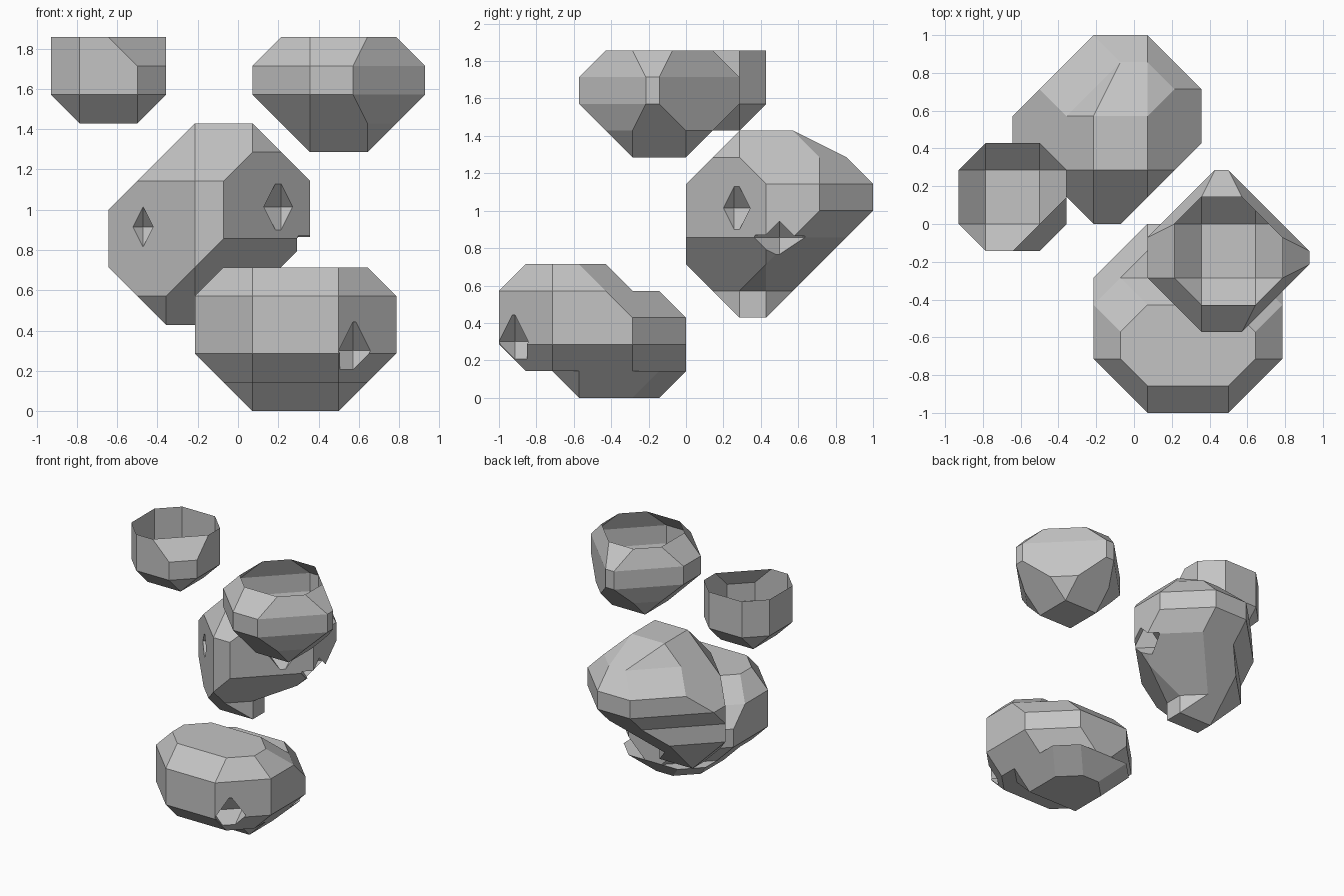
import bpy, bmesh
from mathutils import Vector

cube = bpy.data.objects.get("Cube")
if cube:
    bpy.data.objects.remove(cube)

UNIT = 1 / 7  # lattice step

grey = bpy.data.materials.new("plain_grey")
grey.use_nodes = True
grey.diffuse_color = (0.55, 0.55, 0.55, 1)
grey.node_tree.nodes["Principled BSDF"].inputs["Base Color"].default_value = grey.diffuse_color


def place(x, y, z):
    return Vector(((x - 6.5) * UNIT, (y - 7) * UNIT, z * UNIT))


def ring(x0, x1, y0, y1, cuts):
    """Box outline with one cut per corner, counter-clockwise."""
    a, b, c, d = cuts
    return [(x0 + a, y0), (x1 - b, y0), (x1, y0 + b), (x1, y1 - c),
            (x1 - c, y1), (x0 + d, y1), (x0, y1 - d), (x0, y0 + a)]


def finish(bm, name):
    mesh = bpy.data.meshes.new(name)
    bm.to_mesh(mesh)
    bm.free()
    mesh.materials.append(grey)
    obj = bpy.data.objects.new(name, mesh)
    bpy.context.scene.collection.objects.link(obj)
    return obj


def stone(name, rows, open_top=False):
    """Loft cut-corner outlines from bottom to top."""
    bm = bmesh.new()
    loops = [[bm.verts.new(place(x, y, z)) for x, y in ring(*box, cuts)]
             for z, box, cuts in rows]
    for low, high in zip(loops, loops[1:]):
        for i in range(len(low)):
            j = (i + 1) % len(low)
            bm.faces.new((low[i], low[j], high[j], high[i]))
    bm.faces.new(loops[0][::-1])
    if not open_top:
        bm.faces.new(loops[-1])
    bmesh.ops.remove_doubles(bm, verts=bm.verts, dist=0.001)
    bmesh.ops.dissolve_degenerate(bm, edges=bm.edges, dist=0.001)
    bmesh.ops.connect_verts_nonplanar(bm, angle_limit=0.02, faces=bm.faces)
    return finish(bm, name)


def dent(target, x, y, z, size=1.0):
    """Chip an eight-sided hollow out of a stone."""
    bm = bmesh.new()
    for axis in range(3):
        for side in (-size, size):
            tip = [x, y, z]
            tip[axis] += side
            bm.verts.new(place(*tip))
    bmesh.ops.convex_hull(bm, input=bm.verts)
    cutter = finish(bm, target.name + "_cutter")
    cutter.hide_render = True
    cutter.hide_set(True)
    mod = target.modifiers.new("dent", "BOOLEAN")
    mod.operation = "DIFFERENCE"
    mod.solver = "EXACT"
    mod.object = cutter


none, one, two = (0,) * 4, (1,) * 4, (2,) * 4

# Low stone at the front, with a stepped back
low_stone = stone("low_stone", [
    (0, (7, 10, 3, 6), (0, 0, 1, 1)),
    (1, (6, 11, 2, 7), one),
    (1, (6, 11, 1, 7), (1, 1, 2, 2)),
    (2, (5, 12, 0, 7), two),
    (3, (5, 12, 0, 7), two),
    (4, (5, 12, 0, 6), two),
    (4, (5, 12, 0, 5), (2, 2, 1, 1)),
    (5, (6, 11, 1, 4), one),
])
dent(low_stone, 10.5, 0.6, 2.1, 1.1)

# Tall stone at the back
tall_stone = stone("tall_stone", [
    (3, (4, 6, 9, 10), none),
    (4, (3, 6, 8, 11), one),
    (5, (2, 8, 7, 12), (3, 3, 2, 2)),
    (6, (2, 9, 7, 13), (3, 3, 2, 3)),
    (7, (2, 9, 7, 14), (3, 3, 2, 3)),
    (8, (3, 9, 7, 14), (2, 3, 2, 2)),
    (9, (4, 8, 8, 13), (1, 1, 1, 2)),
    (10, (5, 7, 9, 11), none),
])
dent(tall_stone, 8, 8.8, 7.1, 1.0)
dent(tall_stone, 8.6, 10.5, 6, 1.0)
dent(tall_stone, 3.2, 8.8, 6.4, 0.7)

# Wide bowl, open at the top
stone("wide_bowl", [
    (9, (9, 11, 5, 7), none),
    (10, (8, 12, 4, 8), one),
    (11, (7, 13, 3, 9), (2, 2.5, 3, 2.5)),
    (12, (7, 13, 3, 9), (2, 2.5, 3, 2.5)),
    (13, (8, 12, 4, 8), (1, 1, 1.5, 1)),
], open_top=True)

# Small cup, open at the top
stone("small_cup", [
    (10, (1, 3, 7, 9), none),
    (11, (0, 4, 6, 10), one),
    (12, (0, 4, 6, 10), one),
    (13, (0, 4, 6, 10), (1, 2, 1, 1)),
], open_top=True)
